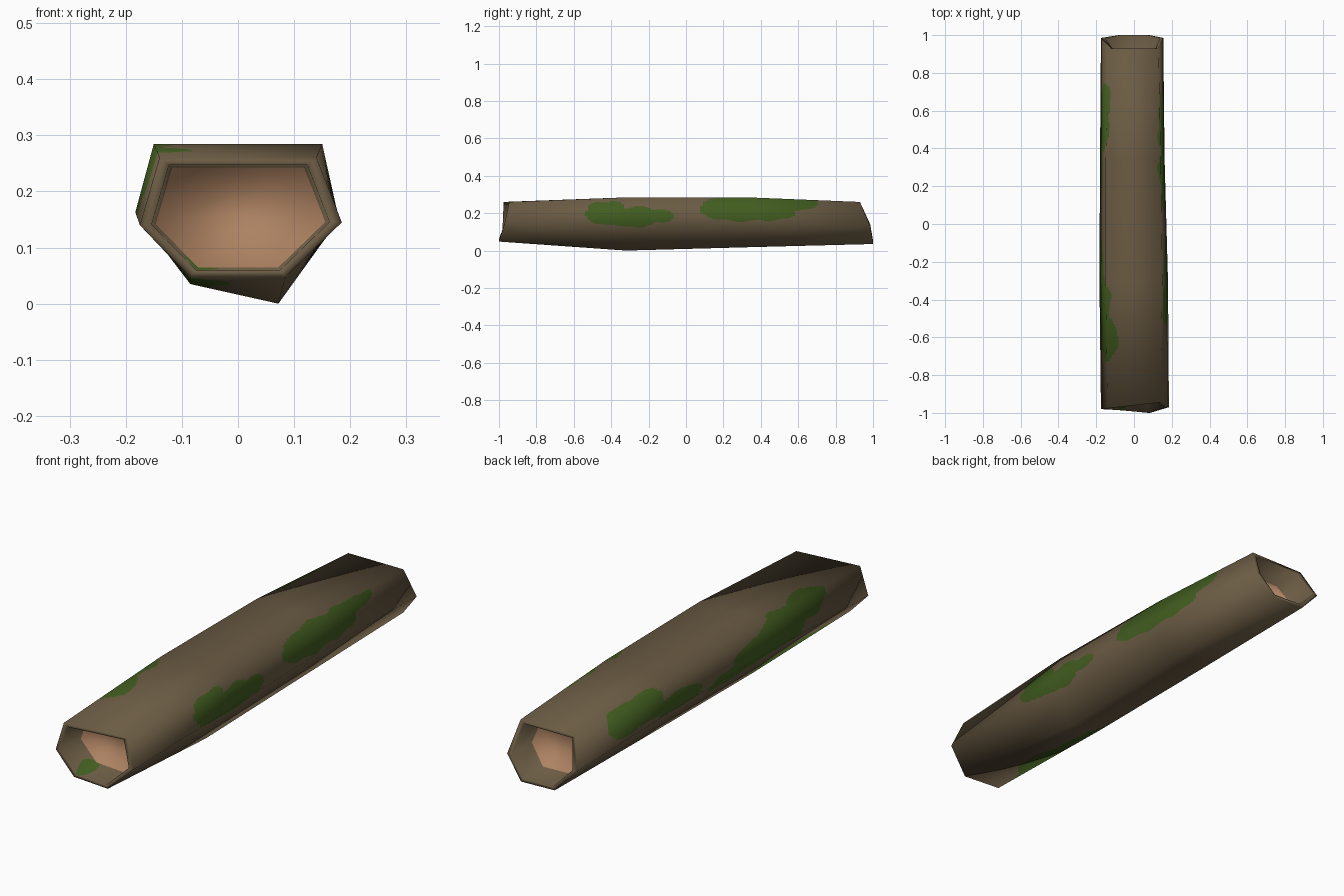
import bpy
import bmesh
from math import sin
from mathutils import Vector

cube = bpy.data.objects.get("Cube")
if cube:
    bpy.data.objects.remove(cube, do_unlink=True)


def make_material(name, color):
    mat = bpy.data.materials.new(name)
    mat.use_nodes = True
    mat.diffuse_color = (*color, 1)
    bsdf = mat.node_tree.nodes["Principled BSDF"]
    bsdf.inputs["Base Color"].default_value = (*color, 1)
    bsdf.inputs["Roughness"].default_value = 0.9
    return mat


BARK, MOSS, WOOD = range(3)
materials = [
    make_material("bark_brown", (0.145, 0.105, 0.057)),
    make_material("moss_green", (0.053, 0.108, 0.014)),
    make_material("bare_wood", (0.42, 0.225, 0.122)),
]

# Bark sections, front to back: top left, left, bottom left, bottom right, right, top right
front = [(-.14, -.975, .26), (-.175, -.98, .14), (-.085, -.985, .048),
         (.085, -1, .048), (.185, -.97, .145), (.14, -.945, .26)]
fore = [(-.15, -.3, .285), (-.183, -.3, .163), (-.085, -.32, .035),
        (.072, -.32, 0), (.18, -.3, .15), (.15, -.3, .285)]
aft = [(-.15, .34, .284), (-.18, .34, .16), (-.085, .34, .038),
       (.076, .34, .018), (.162, .34, .148), (.142, .34, .284)]
back = [(-.13, .93, .26), (-.175, .985, .14), (-.08, 1, .04),
        (.08, 1, .035), (.155, .985, .13), (.13, .93, .26)]


def inset(ring, scale, depth):
    """Shrink a section about its middle and push it into the log."""
    mid = sum((Vector(p) for p in ring), Vector()) / len(ring)
    inward = -depth if mid.y > 0 else depth
    return [(mid.x + (x - mid.x) * scale, y + inward, mid.z + (z - mid.z) * scale)
            for x, y, z in ring]


# One continuous skin: front hollow, front lip, bark, back lip, back hollow
rings = [inset(front, .84, .13), inset(front, .88, 0), front, fore, aft, back,
         inset(back, .88, 0), inset(back, .84, .13)]
bm = bmesh.new()
soft = bm.verts.layers.float_vector.new("soft")
loops = [[bm.verts.new(p) for p in ring] for ring in rings]
for a, b in zip(loops, loops[1:]):
    for i in range(len(a)):
        j = (i + 1) % len(a)
        bm.faces.new((a[i], a[j], b[j], b[i]))
for end in (loops[0], loops[-1]):
    bm.faces.new(end).material_index = WOOD
bmesh.ops.recalc_face_normals(bm, faces=bm.faces)
bm.normal_update()

# Keep the broad soft normals while the skin is divided finely for the moss
for v in bm.verts:
    v[soft] = v.normal
skin = {v for loop in loops[:6] for v in loop}
skin_edges = [e for e in bm.edges if all(v in skin for v in e.verts)]
bmesh.ops.subdivide_edges(bm, edges=skin_edges, cuts=40, use_grid_fill=True)

# Moss clumps as ellipses: middle y, middle height, half length, half height
right_moss = [(-.42, .2, .115, .065), (-.27, .18, .13, .055), (-.14, .185, .07, .035),
              (.18, .225, .11, .055), (.3, .225, .17, .07), (.47, .225, .12, .065),
              (.58, .25, .12, .035)]
left_moss = [(.64, .225, .11, .065), (.5, .225, .12, .06), (.3, .185, .15, .035),
             (-.05, .15, .15, .035), (-.23, .185, .15, .055), (-.42, .22, .16, .075),
             (-.61, .26, .12, .07)]
# Clumps under the log and inside the front mouth use x in place of height
under_moss = [(-.58, -.08, .3, .04), (-.68, -.06, .15, .045)]
mouth_moss = [(-.92, -.065, .07, .03)]


def covered(clumps, y, h, wobble):
    return any(((y - cy) / ry) ** 2 + ((h - ch) / rh) ** 2 < wobble
               for cy, ch, ry, rh in clumps)


def is_moss(c, n):
    """Ragged clumps on both flanks, under the left edge and in the mouth."""
    wobble = 1 + .12 * sin(c.y * 47) + .08 * sin(c.y * 29 + c.z * 90)
    if n.z > .3 and c.z < .12:
        return covered(mouth_moss, c.y, c.x, wobble)
    if n.z < -.3 and c.z < .12 and covered(under_moss, c.y, c.x, wobble):
        return True
    over_top = max(0, .14 - abs(c.x)) if n.z > .8 else 0
    flank = right_moss if c.x > 0 else left_moss
    return covered(flank, c.y, c.z + over_top, wobble)


bm.normal_update()
for f in bm.faces:
    f.smooth = True
    if f.material_index == BARK and is_moss(f.calc_center_median(), f.normal):
        f.material_index = MOSS

normals = [v[soft].normalized() for v in bm.verts]
bm.verts.layers.float_vector.remove(soft)
mesh = bpy.data.meshes.new("hollow_log")
bm.to_mesh(mesh)
bm.free()
for mat in materials:
    mesh.materials.append(mat)
mesh.normals_split_custom_set_from_vertices(normals)
log = bpy.data.objects.new("hollow_log", mesh)
bpy.context.collection.objects.link(log)
